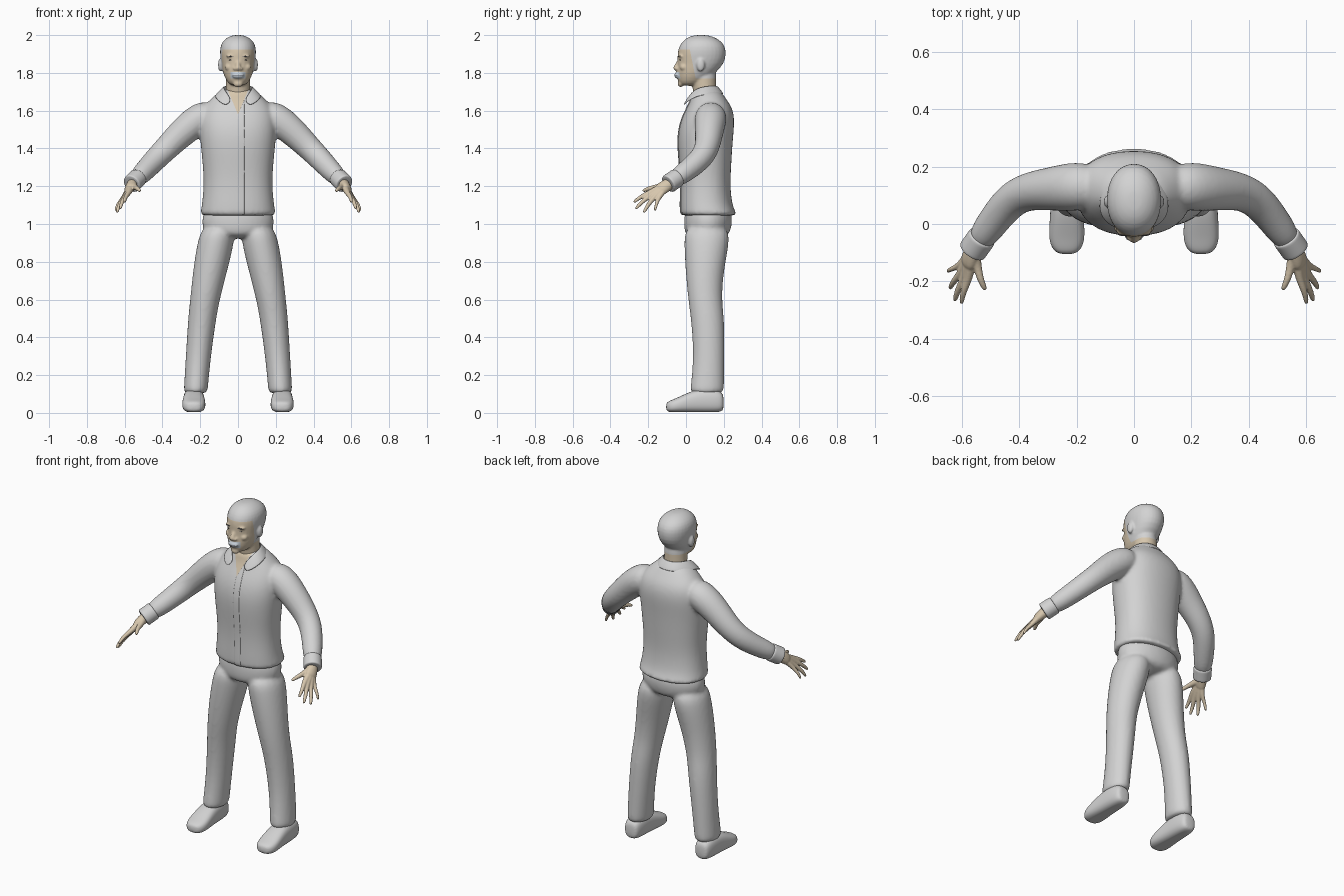
import bpy, bmesh, math
from mathutils import Vector, Matrix

cube = bpy.data.objects.get("Cube")
if cube:
    bpy.data.objects.remove(cube)


def material(name, r, g, b):
    m = bpy.data.materials.new(name)
    m.use_nodes = True
    m.diffuse_color = (r, g, b, 1)
    m.node_tree.nodes["Principled BSDF"].inputs["Base Color"].default_value = (r, g, b, 1)
    return m


CLOTH = material("light grey cloth", .65, .65, .65)
SKIN = material("tan skin", .68, .57, .42)
BEARD = material("pale blue grey", .60, .66, .72)
DARK = material("dark grey", .10, .10, .11)
X, Y, Z = Vector((1, 0, 0)), Vector((0, 1, 0)), Vector((0, 0, 1))


def loft(bm, rings, axis=None, ref=Y, n=16, power=1.0):
    """Skin oval rings (x, y, z, radius a, radius b) along a path, capped."""
    pts = [Vector(r[:3]) for r in rings]
    loops = []
    for i, r in enumerate(rings):
        t = axis or (pts[min(i + 1, len(pts) - 1)] - pts[max(i - 1, 0)]).normalized()
        side = ref.cross(t).normalized()
        up = t.cross(side)
        loop = []
        for k in range(n):
            c, s = math.cos(k * math.tau / n), math.sin(k * math.tau / n)
            c, s = (math.copysign(abs(v) ** power, v) for v in (c, s))
            loop.append(bm.verts.new(pts[i] + side * c * r[3] * 1.025 + up * s * r[4] * 1.025))
        loops.append(loop)
    for a, b in zip(loops, loops[1:]):
        for k in range(n):
            j = (k + 1) % n
            bm.faces.new((a[k], a[j], b[j], b[k]))
    bm.faces.new(loops[0][::-1])
    bm.faces.new(loops[-1])


def ball(bm, center, size):
    bmesh.ops.create_uvsphere(bm, u_segments=20, v_segments=12, radius=1,
                              matrix=Matrix.Translation(center) @ Matrix.Diagonal((*size, 1)))


def finish(name, bm, mats, voxel=None, smooth=4, subsurf=2):
    """Turn a bmesh into a smooth object, fusing overlapping parts if voxel is set."""
    bmesh.ops.recalc_face_normals(bm, faces=bm.faces)
    me = bpy.data.meshes.new(name)
    bm.to_mesh(me)
    bm.free()
    ob = bpy.data.objects.new(name, me)
    bpy.context.collection.objects.link(ob)
    if subsurf:
        ob.modifiers.new("Round", "SUBSURF").levels = subsurf
    if voxel:
        rm = ob.modifiers.new("Fuse", "REMESH")
        rm.mode, rm.voxel_size = "VOXEL", voxel
        sm = ob.modifiers.new("Soften", "SMOOTH")
        sm.factor, sm.iterations = .5, smooth
    dg = bpy.context.evaluated_depsgraph_get()
    ob.data = bpy.data.meshes.new_from_object(ob.evaluated_get(dg))
    ob.modifiers.clear()
    ob.data.materials.clear()
    for m in mats:
        ob.data.materials.append(m)
    ob.data.polygons.foreach_set("material_index", [0] * len(ob.data.polygons))
    ob.data.polygons.foreach_set("use_smooth", [True] * len(ob.data.polygons))
    return ob


def cut(bm, co, normal):
    bmesh.ops.bisect_plane(bm, geom=bm.verts[:] + bm.edges[:] + bm.faces[:],
                           plane_co=co, plane_no=normal, dist=1e-5)


def mirrored(rings, s):
    return [(r[0] * s, *r[1:]) for r in rings]


# Jacket: torso and sleeves fused
torso = [(1.04, .12, .2, .15), (1.06, .118, .198, .146), (1.1, .107, .19, .137),
         (1.2, .103, .18, .13), (1.3, .103, .184, .135), (1.45, .1, .2, .147),
         (1.55, .115, .205, .143), (1.62, .126, .185, .118), (1.67, .118, .135, .088),
         (1.72, .105, .08, .07)]
sleeve = [(.12, .13, 1.59, .07, .07), (.2, .132, 1.565, .085, .088), (.29, .122, 1.49, .077, .075),
          (.37, .115, 1.41, .066, .066), (.43, .085, 1.35, .062, .062),
          (.49, .01, 1.285, .056, .056), (.55, -.075, 1.225, .048, .048)]
bm = bmesh.new()
loft(bm, [(0, y, z, a, b) for z, y, a, b in torso], Z, power=.88)
for s in (1, -1):
    loft(bm, mirrored(sleeve, s))
jacket = finish("jacket", bm, [CLOTH, SKIN], .01, 5)

# Open neck and raised front placket
bm = bmesh.new()
bm.from_mesh(jacket.data)
for s in (1, -1):
    cut(bm, (0, 0, 1.58), (1, 0, -.42 * s))
    cut(bm, (.017 * (1 + s), 0, 0), X)
strip = []
for f in bm.faces:
    c = f.calc_center_median()
    if c.y < .09 and c.z > 1.58 and abs(c.x) < (c.z - 1.58) * .42:
        f.material_index = 1
    elif f.normal.y < -.4 and 0 < c.x < .034 and c.z > 1.045:
        strip.append(f)
new = bmesh.ops.extrude_face_region(bm, geom=strip)["geom"]
bmesh.ops.delete(bm, geom=strip, context="FACES")
bmesh.ops.translate(bm, vec=(0, -.004, 0), verts=[v for v in new if isinstance(v, bmesh.types.BMVert)])
bm.to_mesh(jacket.data)
bm.free()

# Collar with pointed flaps
edge_in = [(0, .168, 1.735), (.05, .155, 1.735), (.08, .1, 1.735), (.073, .05, 1.72),
           (.052, .018, 1.69), (.032, .0, 1.655)]
edge_out = [(0, .205, 1.69), (.07, .19, 1.69), (.122, .11, 1.69), (.128, .04, 1.672),
            (.1, .0, 1.645), (.062, -.022, 1.625)]
bm = bmesh.new()
rows = [[bm.verts.new((x * s, y, z)) for x, y, z in e] for s in (1, -1) for e in (edge_in, edge_out)]
for a, b in (rows[:2], rows[2:]):
    for i in range(len(a) - 1):
        bm.faces.new((a[i], a[i + 1], b[i + 1], b[i]))
bmesh.ops.remove_doubles(bm, verts=bm.verts, dist=1e-4)
bmesh.ops.recalc_face_normals(bm, faces=bm.faces)
bmesh.ops.solidify(bm, geom=bm.faces[:], thickness=.008)
finish("collar", bm, [CLOTH], subsurf=2)

# Trousers: hips and legs fused
leg = [(.1, .11, 1.0, .085, .115), (.118, .11, .9, .098, .12), (.148, .098, .75, .09, .1),
       (.175, .1, .6, .078, .088), (.19, .115, .5, .074, .088), (.21, .122, .3, .066, .08),
       (.223, .112, .13, .063, .088), (.225, .11, .1, .063, .09)]
bm = bmesh.new()
loft(bm, [(0, .115, 1.1, .17, .115), (0, .118, 1.03, .19, .128), (0, .115, .98, .19, .125),
          (0, .11, .92, .15, .11)], Z)
for s in (1, -1):
    loft(bm, mirrored(leg, s), Z)
finish("trousers", bm, [CLOTH], .01, 5)

# Shoes: rings from heel to toe
shoe = [(.2, .055, .03, .035), (.185, .06, .046, .055), (.13, .066, .054, .064), (.06, .064, .056, .062),
        (0, .052, .06, .05), (-.05, .04, .062, .038), (-.085, .034, .052, .031), (-.106, .032, .028, .02)]
for side, s in (("left", 1), ("right", -1)):
    bm = bmesh.new()
    loft(bm, [(.234 * s, y, z, a, b) for y, z, a, b in shoe], -Y, Z, power=.75)
    ob = finish(side + "_shoe", bm, [CLOTH])
    for v in ob.data.vertices:
        v.co.z = max(v.co.z, .004)

# Hands and cuffs: tip, knuckle and thickness per finger
fingers = [((.602, -.278, 1.115), (.578, -.195, 1.165), .011),
           ((.625, -.268, 1.08), (.592, -.19, 1.15), .011),
           ((.642, -.225, 1.06), (.603, -.172, 1.138), .011),
           ((.65, -.165, 1.07), (.612, -.148, 1.132), .009),
           ((.518, -.23, 1.175), (.545, -.15, 1.195), .012)]
wrist = Vector((.562, -.095, 1.21))
for side, s in (("left", 1), ("right", -1)):
    bm = bmesh.new()
    for tip, knuckle, r in fingers:
        tip, knuckle = Vector(tip), Vector(knuckle)
        bend = knuckle.lerp(tip, .55) + Vector((.005, 0, .006))
        path = [(wrist, 1.9), (wrist.lerp(knuckle, .6), 1.7), (knuckle, 1.3),
                (bend, 1), (knuckle.lerp(tip, .93), .8), (tip, .4)]
        loft(bm, mirrored([(*p, r * k, r * k) for p, k in path], s), n=10)
    loft(bm, mirrored([(.545, -.065, 1.228, .03, .03), (.568, -.11, 1.2, .028, .034),
                       (.585, -.15, 1.172, .02, .04)], s))
    finish(side + "_hand", bm, [SKIN], .004, 3)
    bm = bmesh.new()
    cuff = [(.528, -.044, 1.247), (.53, -.047, 1.245), (.562, -.092, 1.213), (.564, -.095, 1.211)]
    loft(bm, mirrored([(*p, .05, .05) for p in cuff], s))
    finish(side + "_cuff", bm, [CLOTH])

# Head: skull, neck, nose, brow, lips, chin and ears fused
skull = [(1.73, .015, .035, .045), (1.755, .032, .06, .075), (1.8, .053, .08, .103),
         (1.85, .08, .088, .123), (1.9, .083, .096, .129), (1.94, .085, .094, .122),
         (1.97, .084, .08, .1), (1.992, .08, .05, .065), (2.001, .08, .02, .025)]
bm = bmesh.new()
loft(bm, [(0, y, z, a, b) for z, y, a, b in skull], Z, power=.95)
loft(bm, [(0, .105, 1.62, .07, .06), (0, .1, 1.7, .063, .06), (0, .092, 1.78, .064, .068),
          (0, .09, 1.84, .06, .07)], Z)
loft(bm, [(0, -.032, 1.875, .009, .01), (0, -.05, 1.84, .012, .012), (0, -.058, 1.822, .017, .014),
          (0, -.045, 1.81, .014, .01)], Z, n=12)
ball(bm, (0, -.045, 1.787), (.033, .017, .018))
ball(bm, (0, -.028, 1.742), (.026, .016, .018))
for s in (1, -1):
    ball(bm, (.034 * s, -.024, 1.888), (.03, .018, .009))
    ball(bm, (.045 * s, -.012, 1.83), (.026, .022, .02))
    ball(bm, (.092 * s, .078, 1.842), (.014, .022, .036))
    ball(bm, (.016 * s, -.048, 1.822), (.01, .012, .009))
head = finish("head", bm, [CLOTH, SKIN, BEARD, DARK], .006, 4, 1)

# Grey hair above and behind the face, pale moustache and dark lip line
bm = bmesh.new()
bm.from_mesh(head.data)
for z in (1.925, 1.806, 1.787, 1.783, 1.77):
    cut(bm, (0, 0, z), Z)
cut(bm, (0, .035, 1.85), (0, 1, .2))
for x in (-.04, .04):
    cut(bm, (x, 0, 0), X)
for f in bm.faces:
    c = f.calc_center_median()
    face = c.z < 1.925 and (c.y - .035) + (c.z - 1.85) * .2 < 0
    if 1.77 < c.z < 1.806 and abs(c.x) < .04 and c.y < 0:
        f.material_index = 3 if 1.783 < c.z < 1.787 and abs(c.x) < .03 else 2
    elif face or c.z < 1.77:
        f.material_index = 1
bm.to_mesh(head.data)
bm.free()

# Eyes and eyebrows
for side, s in (("left", 1), ("right", -1)):
    for part, x, y, z, size in (("eye", .034, -.029, 1.868, (.013, .007, .004)),
                                ("eyebrow", .036, -.036, 1.888, (.02, .006, .003))):
        bm = bmesh.new()
        ball(bm, (x * s, y, z), size)
        finish(f"{side}_{part}", bm, [DARK], subsurf=0)
